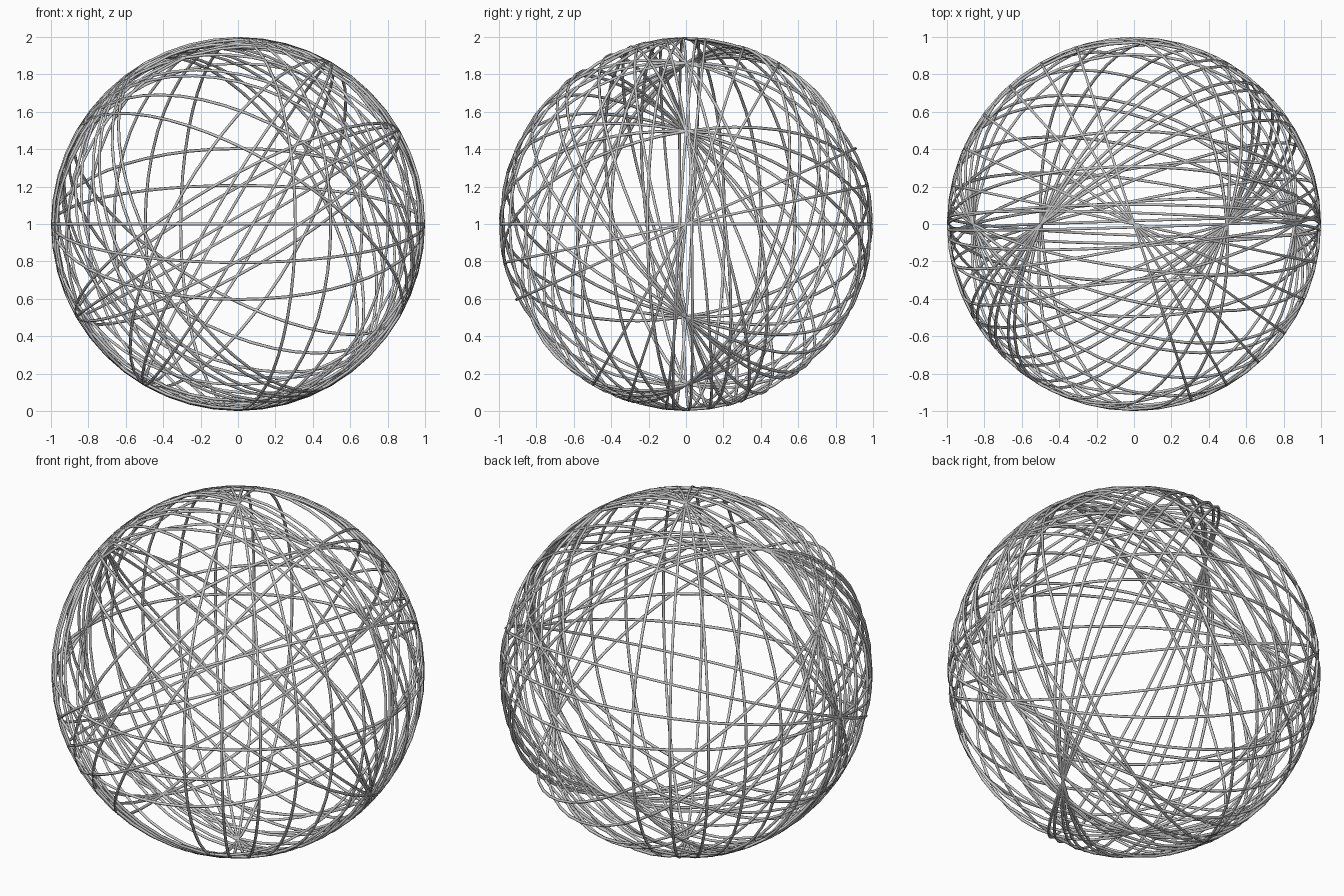
import bpy
from math import radians
from mathutils import Matrix

if "Cube" in bpy.data.objects:
    bpy.data.objects.remove(bpy.data.objects["Cube"])

RING_COUNT = 36      # great-circle hoops in the ball
TUBE = 0.008         # wire radius
TILT_STEP = 106      # degrees each hoop tilts about its own axis
SPIN_STEP = 30       # degrees the hoop axis turns about y

# One thin wire hoop, shared by every ring
bpy.ops.mesh.primitive_torus_add(major_radius=1 - TUBE, minor_radius=TUBE,
                                 major_segments=48, minor_segments=6)
first = bpy.context.object
first.data.name = "wire_hoop"
for poly in first.data.polygons:
    poly.use_smooth = True


def place(ring, index):
    """Tilt the hoop, then spin its axis round the front plane."""
    tilt = Matrix.Rotation(radians(TILT_STEP * index), 4, 'X')
    spin = Matrix.Rotation(radians(SPIN_STEP * index), 4, 'Y')
    ring.name = f"wire_hoop_{index:02d}"
    ring.matrix_world = Matrix.Translation((0, 0, 1)) @ spin @ tilt


# Hoops crossing at points every 30 degrees round the y = 0 circle
for i in range(RING_COUNT):
    ring = first
    if i:
        ring = bpy.data.objects.new("wire_hoop", first.data)
        bpy.context.collection.objects.link(ring)
    place(ring, i)
